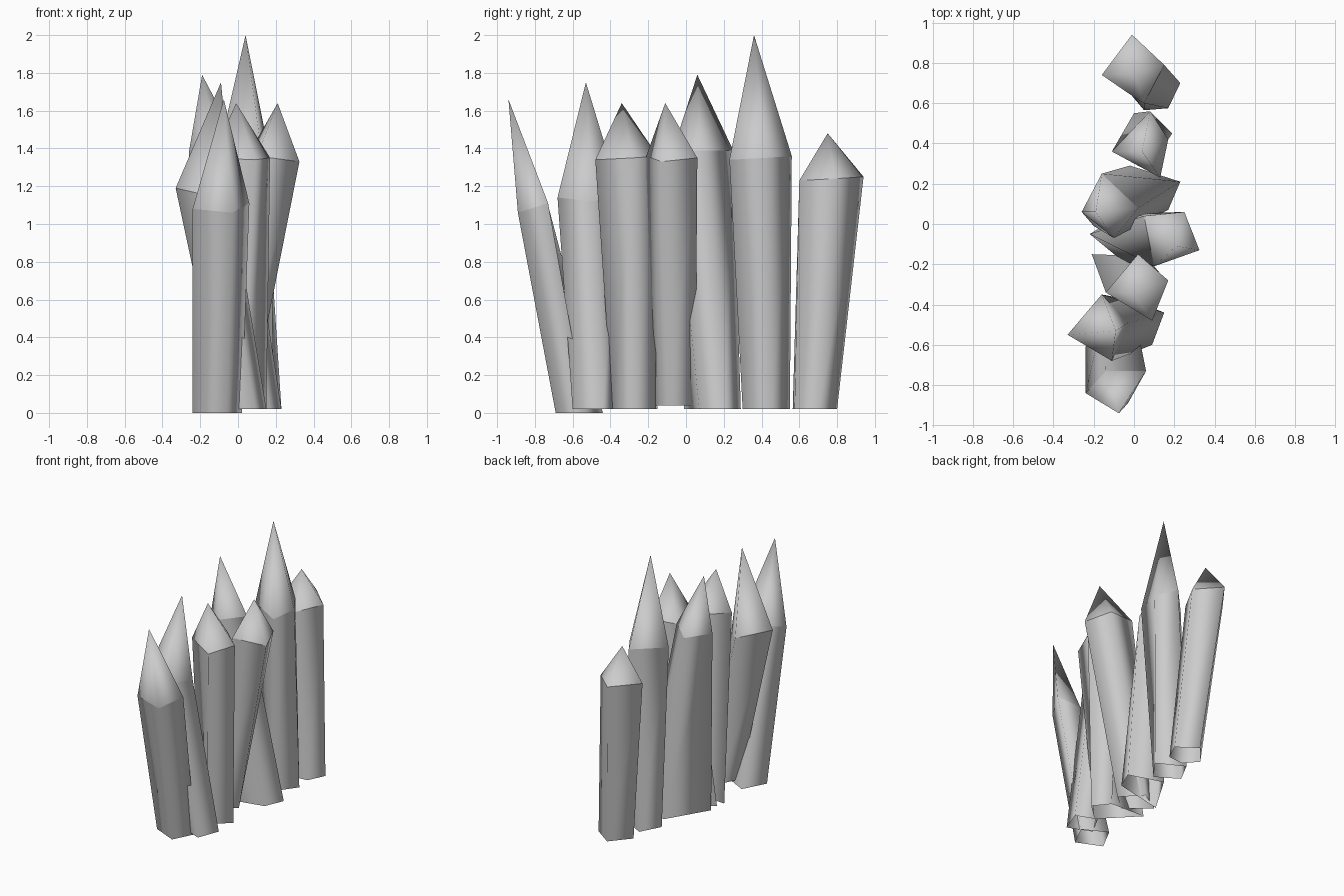
import bpy
import bmesh

# Remove the default object
default_cube = bpy.data.objects.get("Cube")
if default_cube:
    bpy.data.objects.remove(default_cube, do_unlink=True)

# One plain material for all the stakes
grey = bpy.data.materials.new("pale_grey")
grey.use_nodes = True
colour = (0.6, 0.6, 0.6, 1)
grey.diffuse_color = colour
grey.node_tree.nodes["Principled BSDF"].inputs["Base Color"].default_value = colour


def make_stake(name, foot, shoulder, tip, foot_height=0.02):
    """Leaning hollow shaft from an open foot to a split shoulder, with a pointed head.

    The corners of the foot and the shoulder run anticlockwise from the same side.
    """
    bm = bmesh.new()
    sides = len(shoulder)
    lower = [bm.verts.new((x, y, foot_height)) for x, y in foot]
    upper = [bm.verts.new(corner) for corner in shoulder]
    point = bm.verts.new(tip)

    # Shaft sides and head sides
    for i in range(sides):
        j = (i + 1) % sides
        bm.faces.new((lower[i], lower[j], upper[j], upper[i]))
        bm.faces.new((upper[i], upper[j], point))

    # Rounded shading around the stake, crisp at the shoulder
    for face in bm.faces:
        face.smooth = True
    for i in range(sides):
        bm.edges.get((upper[i], upper[(i + 1) % sides])).smooth = False

    mesh = bpy.data.meshes.new(name)
    bm.to_mesh(mesh)
    bm.free()
    mesh.materials.append(grey)
    stake = bpy.data.objects.new(name, mesh)
    bpy.context.collection.objects.link(stake)


# Row of stakes from the front to the back
make_stake("front_stake",
           foot=[(-0.24, -0.61), (-0.06, -0.69), (0.02, -0.53), (-0.15, -0.44)],
           shoulder=[(-0.24, -0.84, 1.08), (-0.03, -0.89, 1.06),
                     (0.06, -0.73, 1.11), (-0.14, -0.73, 1.1)],
           tip=(-0.075, -0.94, 1.66), foot_height=0)

make_stake("second_stake",
           foot=[(-0.08, -0.53), (0.09, -0.6), (0.15, -0.44), (0, -0.38)],
           shoulder=[(-0.33, -0.55, 1.19), (-0.11, -0.68, 1.14),
                     (-0.03, -0.49, 1.12), (-0.16, -0.35, 1.16)],
           tip=(-0.09, -0.53, 1.75))

make_stake("third_stake",
           foot=[(-0.21, -0.15), (0.02, -0.39), (0.15, -0.27), (0.06, -0.16)],
           shoulder=[(-0.14, -0.34, 1.35), (0.09, -0.48, 1.34),
                     (0.17, -0.28, 1.35), (0.02, -0.15, 1.36)],
           tip=(-0.01, -0.34, 1.64))

make_stake("middle_stake",
           foot=[(-0.22, -0.05), (-0.05, -0.19), (0.07, -0.09), (-0.06, 0.05)],
           shoulder=[(0.05, 0.04, 1.36), (0.1, -0.21, 1.36),
                     (0.325, -0.13, 1.33), (0.25, 0.06, 1.35)],
           tip=(0.21, -0.11, 1.64), foot_height=0.04)

make_stake("fifth_stake",
           foot=[(-0.2, -0.01), (0.17, 0.07), (0.23, 0.21), (-0.02, 0.29)],
           shoulder=[(-0.26, 0.06, 1.38), (-0.1, -0.07, 1.39),
                     (0.02, 0.08, 1.39), (-0.16, 0.25, 1.39)],
           tip=(-0.19, 0.06, 1.79))

make_stake("tallest_stake",
           foot=[(-0.08, 0.4), (0.08, 0.3), (0.19, 0.45), (0, 0.55)],
           shoulder=[(-0.11, 0.36, 1.35), (0.13, 0.23, 1.34),
                     (0.17, 0.42, 1.35), (0.08, 0.56, 1.36)],
           tip=(0.04, 0.36, 2))

make_stake("back_stake",
           foot=[(-0.03, 0.66), (0.05, 0.565), (0.17, 0.575), (0.23, 0.7), (0.09, 0.8)],
           shoulder=[(-0.16, 0.74, 1.24), (0, 0.63, 1.23), (0.05, 0.6, 1.23),
                     (0.15, 0.79, 1.24), (-0.01, 0.94, 1.25)],
           tip=(0, 0.75, 1.48))
